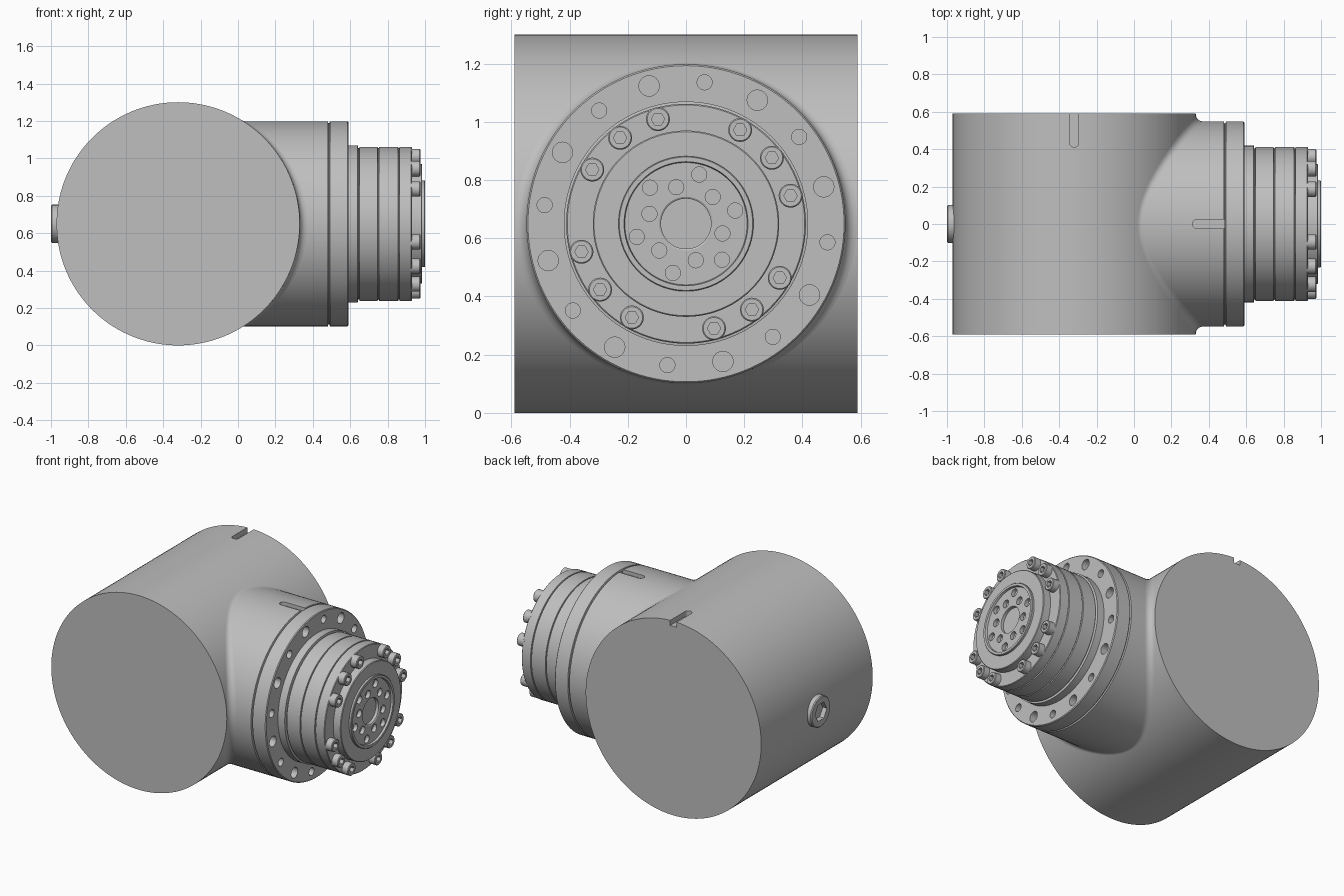
import bpy, bmesh
from math import sin, cos, pi, radians, sqrt
from mathutils import Matrix, Vector

if "Cube" in bpy.data.objects:
    bpy.data.objects.remove(bpy.data.objects["Cube"])

ZC = 0.65                 # height of both axes
BX, R = -0.32, 0.65       # housing axis and radius
NR = 0.548                # neck radius

metal = bpy.data.materials.new("machined grey")
metal.use_nodes = True
metal.diffuse_color = (0.52, 0.52, 0.52, 1)
metal.node_tree.nodes["Principled BSDF"].inputs["Base Color"].default_value = metal.diffuse_color


def make(name, bm):
    bmesh.ops.recalc_face_normals(bm, faces=bm.faces)
    mesh = bpy.data.meshes.new(name)
    bm.to_mesh(mesh)
    bm.free()
    mesh.materials.append(metal)
    ob = bpy.data.objects.new(name, mesh)
    bpy.context.collection.objects.link(ob)
    return ob


def activate(ob):
    bpy.ops.object.select_all(action='DESELECT')
    ob.select_set(True)
    bpy.context.view_layer.objects.active = ob


def smooth(ob):
    activate(ob)
    bpy.ops.object.shade_smooth_by_angle(angle=radians(28))


def cut(ob, cutter):
    """Subtract the cutter, then discard it."""
    activate(ob)
    mod = ob.modifiers.new("cut", 'BOOLEAN')
    mod.operation, mod.solver, mod.object = 'DIFFERENCE', 'EXACT', cutter
    bpy.ops.object.modifier_apply(modifier=mod.name)
    bpy.data.objects.remove(cutter)


def lathe(name, profile, steps=96, z=ZC):
    """Turn (x, radius) points around the x axis."""
    bm = bmesh.new()
    vs = [bm.verts.new((x, 0, r)) for x, r in profile]
    edges = [bm.edges.new(pair) for pair in zip(vs, vs[1:])]
    bmesh.ops.spin(bm, geom=vs + edges, cent=(0, 0, 0), axis=(1, 0, 0),
                   angle=2 * pi, steps=steps)
    bmesh.ops.remove_doubles(bm, verts=bm.verts, dist=1e-5)
    bmesh.ops.translate(bm, verts=bm.verts, vec=(0, 0, z))
    return make(name, bm)


def polar(x, radius, degrees):
    a = radians(degrees)
    return Vector((x, radius * cos(a), ZC + radius * sin(a)))


def pegs(name, spots, depth, sides=24):
    """Cutter of round or hexagonal pegs along x, from (centre, radius) pairs."""
    bm = bmesh.new()
    for centre, r in spots:
        bmesh.ops.create_cone(bm, cap_ends=True, segments=sides, radius1=r, radius2=r, depth=depth,
                              matrix=Matrix.Translation(centre) @ Matrix.Rotation(pi / 2, 4, 'Y'))
    return make(name, bm)


def slot(name, start, length, half, floor, turn):
    """Cutter for a straight slot with one round end, open upwards."""
    bm = bmesh.new()
    arc = [pi / 2 + pi * i / 12 for i in range(13)]
    pts = [(half * cos(a), half * sin(a)) for a in arc] + [(length, -half), (length, half)]
    face = bm.faces.new([bm.verts.new((x, y, 0)) for x, y in pts])
    ext = bmesh.ops.extrude_face_region(bm, geom=[face])
    bmesh.ops.translate(bm, vec=(0, 0, 0.2),
                        verts=[v for v in ext["geom"] if isinstance(v, bmesh.types.BMVert)])
    bm.transform(Matrix.Translation((*start, floor)) @ Matrix.Rotation(turn, 4, 'Z'))
    return make(name, bm)


# Main cross housing with an alignment slot
bm = bmesh.new()
bmesh.ops.create_cone(bm, cap_ends=True, segments=144, radius1=R, radius2=R, depth=1.18,
                      matrix=Matrix.Translation((BX, 0, ZC)) @ Matrix.Rotation(pi / 2, 4, 'X'))
housing = make("main_housing", bm)
cut(housing, slot("housing_slot", (BX, 0.435), 0.3, 0.024, 2 * ZC - 0.035, pi / 2))
smooth(housing)

# Neck and mounting flange with a ring of holes
neck = lathe("neck_flange", [
    (-0.05, 0), (-0.05, NR), (0.48, NR), (0.483, NR - 0.01), (0.489, NR - 0.01), (0.492, NR),
    (0.585, NR), (0.59, NR - 0.005), (0.59, 0)], 128)
cut(neck, slot("neck_slot", (0.335, 0), 0.15, 0.023, ZC + NR - 0.025, 0))
holes = [(polar(0.59, 0.49, 15 + 45 * k), 0.035) for k in range(8)]
holes += [(polar(0.59, 0.49, 37.5 + 45 * k), 0.026) for k in range(8)]
cut(neck, pegs("flange_holes", holes, 0.12))
smooth(neck)

# Rolling-ball fillet where the neck meets the housing
F, N, M = 0.04, 128, 6
bm = bmesh.new()
rows = []
for i in range(N):
    a = 2 * pi * i / N
    y, z = (NR + F) * cos(a), (NR + F) * sin(a)
    centre = Vector((BX + sqrt((R + F) ** 2 - z * z), y, ZC + z))
    to_neck = Vector((0, -cos(a), -sin(a)))
    to_body = (Vector((BX, y, ZC)) - centre).normalized()
    rows.append([bm.verts.new(centre + F * to_neck.slerp(to_body, j / M)) for j in range(M + 1)])
for i in range(N):
    p, q = rows[i], rows[(i + 1) % N]
    for j in range(M):
        bm.faces.new((p[j], p[j + 1], q[j + 1], q[j]))
fillet = make("neck_fillet", bm)
if fillet.data.polygons[0].normal.x < 0:
    fillet.data.flip_normals()
smooth(fillet)

# Stepped gear casing with thin grooves
casing = [(0.57, 0), (0.57, 0.42), (0.64, 0.42), (0.643, 0.404), (0.648, 0.404), (0.65, 0.412)]
for g in (0.75, 0.86):
    casing += [(g - 0.004, 0.412), (g - 0.002, 0.404), (g + 0.002, 0.404), (g + 0.004, 0.412)]
casing += [(0.926, 0.412), (0.93, 0.408), (0.93, 0)]
smooth(lathe("gear_casing", casing))

# Output plate with raised rim, centre bore and two rings of holes
output = lathe("output_plate", [
    (0.92, 0), (0.92, 0.32), (0.981, 0.32), (0.985, 0.316), (0.985, 0.232), (0.997, 0.232),
    (1.0, 0.229), (1.0, 0.213), (0.986, 0.21), (0.986, 0.092), (0.982, 0.086), (0.962, 0.086),
    (0.962, 0)])
holes = [(polar(0.986, 0.175, 15 + 60 * k), 0.026) for k in range(6)]
holes += [(polar(0.986, 0.13, 45 + 60 * k), 0.026) for k in range(6)]
cut(output, pegs("output_holes", holes, 0.05))
smooth(output)

# Socket head bolts in four groups of three
bolt = lathe("casing_bolt", [(-0.01, 0), (-0.01, 0.041), (0.041, 0.041), (0.045, 0.037), (0.045, 0)],
             32, 0)
cut(bolt, pegs("bolt_socket", [(Vector((0.045, 0, 0)), 0.023)], 0.05, 6))
smooth(bolt)
for group in range(4):
    for k in range(3):
        copy = bpy.data.objects.new("casing_bolt", bolt.data)
        copy.location = polar(0.93, 0.372, 15 + 90 * group + 22.5 * k)
        bpy.context.collection.objects.link(copy)
bpy.data.objects.remove(bolt)

# Hex socket plug on the far side
plug = lathe("drain_plug", [(-0.93, 0), (-0.93, 0.102), (-0.994, 0.102), (-1.0, 0.096), (-1.0, 0)], 48)
cut(plug, pegs("plug_socket", [(Vector((-1.0, 0, ZC)), 0.062)], 0.08, 6))
smooth(plug)
